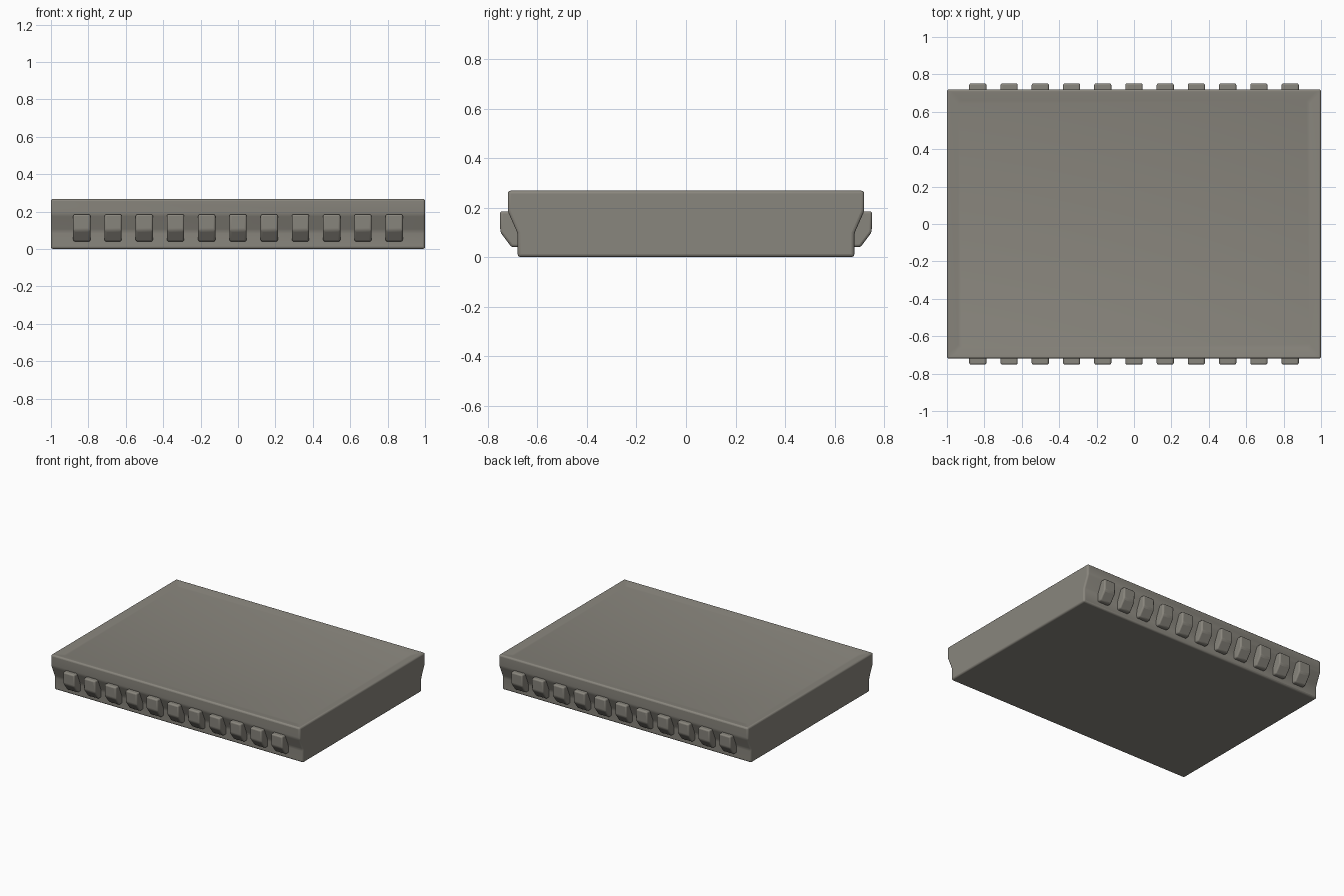
import bpy, bmesh

if "Cube" in bpy.data.objects:
    bpy.data.objects.remove(bpy.data.objects["Cube"])

def material(name, col):
    m = bpy.data.materials.new(name)
    m.diffuse_color = (*col, 1)
    m.use_nodes = True
    m.node_tree.nodes["Principled BSDF"].inputs["Base Color"].default_value = m.diffuse_color
    return m

stone = material("warm_grey_stone", (0.25, 0.237, 0.205))

def extrude_profile(name, profile, x0, x1, bevel):
    """Extrude a (y, z) outline along x and round its edges."""
    bm = bmesh.new()
    face = bm.faces.new([bm.verts.new((x0, y, z)) for y, z in profile])
    out = bmesh.ops.extrude_face_region(bm, geom=[face])
    for v in out["geom"]:
        if isinstance(v, bmesh.types.BMVert):
            v.co.x = x1
    bmesh.ops.recalc_face_normals(bm, faces=bm.faces)
    mesh = bpy.data.meshes.new(name)
    return bm, mesh

def finish(bm, mesh, name, bevel):
    bm.normal_update()
    bm.to_mesh(mesh)
    bm.free()
    mesh.materials.append(stone)
    ob = bpy.data.objects.new(name, mesh)
    bpy.context.collection.objects.link(ob)
    mod = ob.modifiers.new("rounding", "BEVEL")
    mod.width, mod.segments = bevel, 3
    mod.limit_method, mod.angle_limit = "ANGLE", 0.3
    bpy.ops.object.select_all(action="DESELECT")
    ob.select_set(True)
    bpy.context.view_layer.objects.active = ob
    bpy.ops.object.shade_smooth_by_angle(angle=0.6)
    return ob

# slab with flared long sides
half = [(0.68, 0), (0.68, 0.095), (0.72, 0.185), (0.72, 0.268)]
bm, mesh = extrude_profile("slab", half + [(-y, z) for y, z in reversed(half)], -1, 1, 0.012)
# sunken top panel with a gently sloping rim
bm.normal_update()
top = max(bm.faces, key=lambda f: f.calc_center_median().z)
bmesh.ops.inset_region(bm, faces=[top], thickness=0.025)
bmesh.ops.inset_region(bm, faces=[top], thickness=0.062, depth=-0.012)
finish(bm, mesh, "slab", 0.012)

# row of corbel blocks on each long side
corbel = [(0.66, 0.04), (0.705, 0.04), (0.75, 0.1), (0.752, 0.185), (0.66, 0.185)]
for side, label in ((-1, "front"), (1, "back")):
    for i in range(11):
        x = -0.835 + i * 0.167
        prof = [(side * y, z) for y, z in corbel]
        name = f"{label}_corbel_{i + 1}"
        bm, mesh = extrude_profile(name, prof, x - 0.046, x + 0.046, 0.01)
        finish(bm, mesh, name, 0.01)
